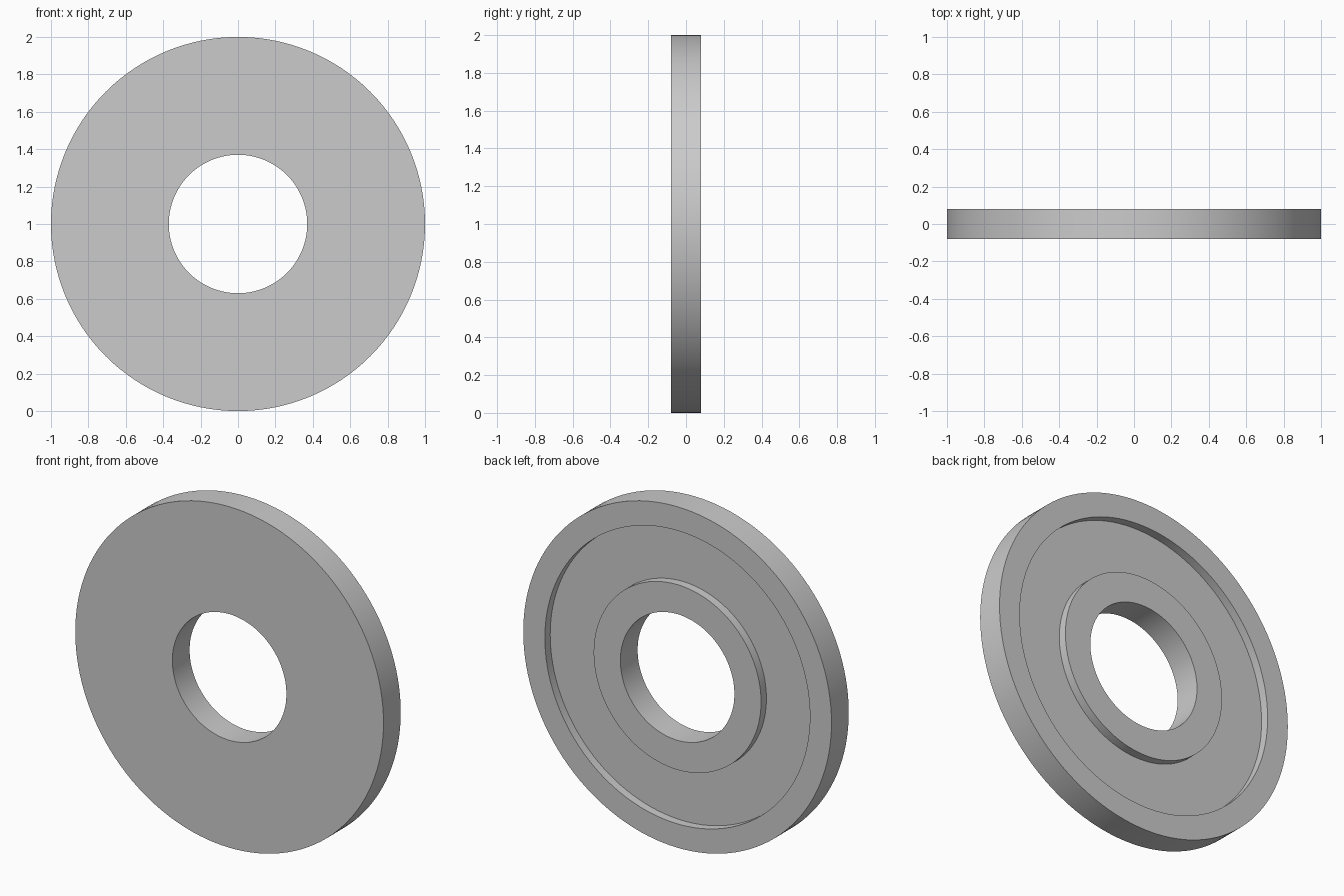
import bpy
import bmesh
import math
from mathutils import Matrix, Vector

cube = bpy.data.objects.get("Cube")
if cube:
    bpy.data.objects.remove(cube, do_unlink=True)

SEGMENTS = 128
HALF = 0.08              # half thickness
FLOOR = HALF - 0.05      # groove floor on the back face

# Single grey material
grey = bpy.data.materials.new("plain grey")
grey.use_nodes = True
colour = (0.6, 0.6, 0.6, 1)
grey.diffuse_color = colour
grey.node_tree.nodes["Principled BSDF"].inputs["Base Color"].default_value = colour

# Closed cross-section as (radius, y): flat front, ring groove in the back
profile = [(0.37, -HALF), (1, -HALF), (1, HALF), (0.86, HALF),
           (0.86, FLOOR), (0.543, FLOOR), (0.543, HALF), (0.37, HALF)]

# Revolve the section around the y axis
bm = bmesh.new()
verts = [bm.verts.new((r, y, 0)) for r, y in profile]
edges = [bm.edges.new((v, verts[i - 1])) for i, v in enumerate(verts)]
bmesh.ops.spin(bm, geom=verts + edges, cent=(0, 0, 0), axis=(0, 1, 0),
               angle=math.tau, steps=SEGMENTS, use_merge=False)
bmesh.ops.remove_doubles(bm, verts=bm.verts, dist=0.0001)
bmesh.ops.recalc_face_normals(bm, faces=bm.faces)
bmesh.ops.transform(bm, matrix=Matrix.Translation(Vector((0, 0, 1))), verts=bm.verts)

mesh = bpy.data.meshes.new("grooved_ring")
bm.to_mesh(mesh)
bm.free()
mesh.materials.append(grey)
ring = bpy.data.objects.new("grooved_ring", mesh)
bpy.context.collection.objects.link(ring)

# Smooth round walls, crisp rims
bpy.context.view_layer.objects.active = ring
ring.select_set(True)
bpy.ops.object.shade_smooth_by_angle(angle=math.radians(30))
